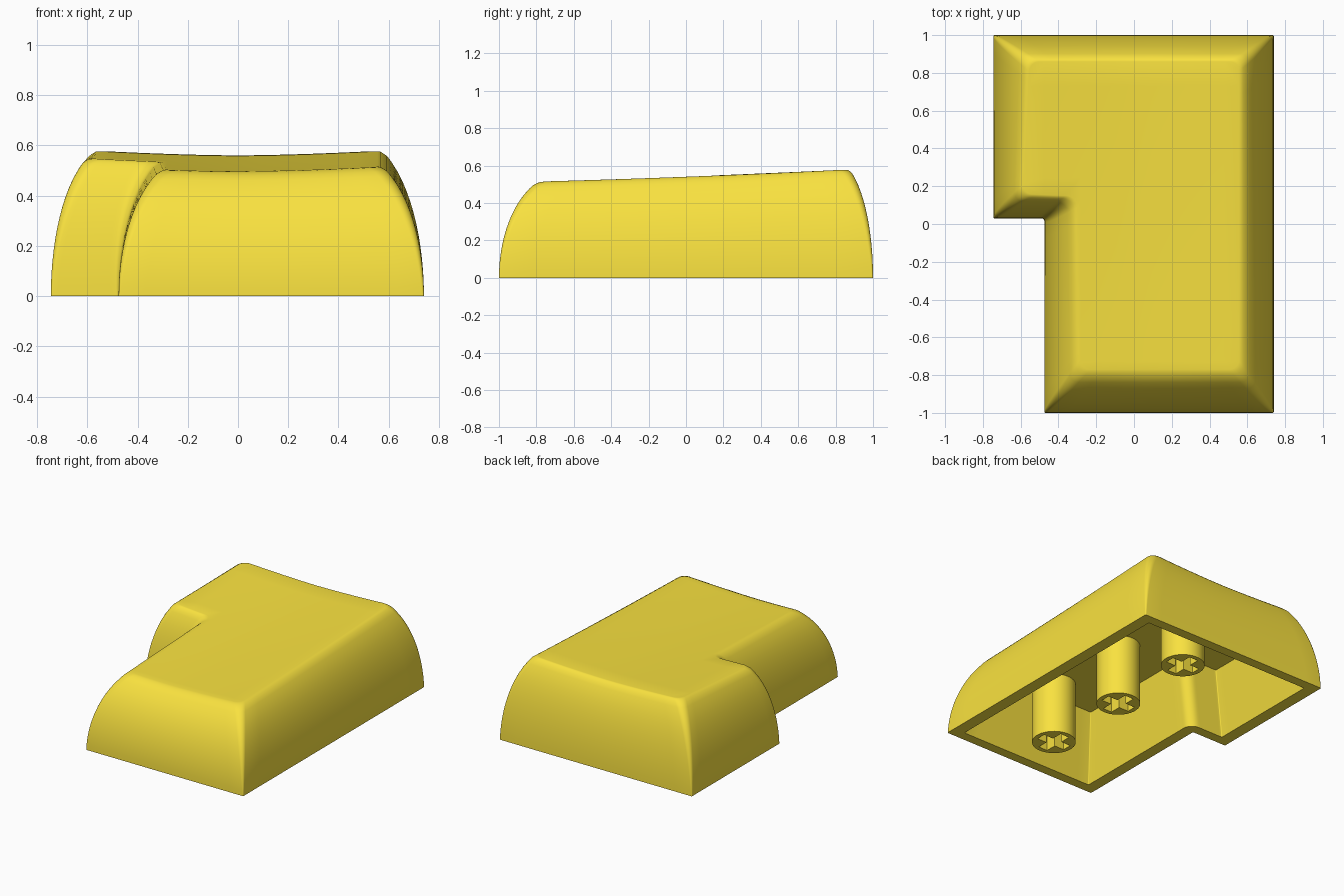
import bpy, bmesh, math
from mathutils import Vector

if "Cube" in bpy.data.objects:
    bpy.data.objects.remove(bpy.data.objects["Cube"])

mat = bpy.data.materials.new("yellow_plastic")
mat.diffuse_color = (0.95, 0.76, 0.05, 1)
mat.use_nodes = True
mat.node_tree.nodes["Principled BSDF"].inputs["Base Color"].default_value = mat.diffuse_color

# L-shaped outlines, counter-clockwise: base, top edge, cavity mouth, cavity ceiling
BASE = [(.74, -1), (.74, 1), (-.745, 1), (-.745, .03), (-.475, .03), (-.475, -1)]
TOP = [(.575, -.795), (.575, .875), (-.572, .875), (-.605, .145), (-.32, .135), (-.305, -.795)]
MOUTH = [(.655, -.93), (.655, .93), (-.66, .93), (-.66, .10), (-.395, .10), (-.395, -.93)]
CEIL = [(.54, -.77), (.54, .83), (-.55, .83), (-.55, .17), (-.28, .17), (-.28, -.77)]
NOTCH = 4


def mix(a, b, u):
    return [Vector(p).lerp(Vector(q), u) for p, q in zip(a, b)]


def outline(corners, radii, arc=6, straight=12):
    """Round each corner and sample the straight edges evenly."""
    n, fillets = len(corners), []
    for i in range(n):
        p = Vector(corners[i])
        a = (Vector(corners[i - 1]) - p).normalized() * radii[i]
        b = (Vector(corners[(i + 1) % n]) - p).normalized() * radii[i]
        pts = []
        for k in range(arc + 1):
            th = math.pi / 2 * k / arc
            pts.append(p + a * (1 - math.sin(th)) + b * (1 - math.cos(th)))
        fillets.append(pts)
    ring = []
    for i in range(n):
        ring += fillets[i]
        s, e = fillets[i][-1], fillets[(i + 1) % n][0]
        ring += [s.lerp(e, k / straight) for k in range(1, straight)]
    return ring


def top_z(x, y):
    """Dished, back-rising top surface."""
    v = max(0, min(1, (y + .8) / 1.67))
    edge = .515 + .045 * v + .02 * v * v
    return edge - .019 * (1 - min(1, abs(x) / .575) ** 1.6)


def radii(r, notch):
    return [notch if i == NOTCH else r for i in range(6)]


# Keycap shell: one continuous loft from cavity ceiling, round the rim, up to the top
bm = bmesh.new()
rings = []
for corners, z in ((CEIL, .43), (MOUTH, 0)):
    rings.append([(p.x, p.y, z) for p in outline(corners, radii(.006, .07))])
rim = outline(TOP, radii(.05, .06))
K = .92
levels = [i / 14 for i in range(14)] + [.965]
profile = [(t, (1 - math.sqrt(1 - (K * t) ** 2)) / (1 - math.sqrt(1 - K * K))) for t in levels]
profile += [(.985, .985), (.996, 1.05), (1, 1.12)]
for t, u in profile:
    pts = outline(mix(BASE, TOP, u), radii(.006 + .045 * t, .012 + .045 * t))
    rings.append([(p.x, p.y, t * top_z(q.x, q.y)) for p, q in zip(pts, rim)])
vr = [[bm.verts.new(p) for p in r] for r in rings]
n = len(rim)
for a, b in zip(vr, vr[1:]):
    for i in range(n):
        j = (i + 1) % n
        bm.faces.new((a[i], a[j], b[j], b[i]))
bm.faces.new(vr[0])
top = bm.faces.new(vr[-1])

# Cut the top into a grid so it can follow the dish
for v in vr[-1]:
    v.co.z = 1
faces = [top]
for axis, count in ((0, 12), (1, 14)):
    for k in range(1, count):
        span = .57 if axis == 0 else .85
        co, no = Vector(), Vector()
        co[axis], no[axis] = -span + 2 * span * k / count + .0013, 1
        edges = {e for f in faces for e in f.edges}
        verts = {v for f in faces for v in f.verts}
        bmesh.ops.bisect_plane(bm, geom=list(verts) + list(edges) + faces,
                               dist=1e-5, plane_co=co, plane_no=no)
        faces = [f for f in bm.faces if all(v.co.z > .9 for v in f.verts)]
for v in bm.verts:
    if v.co.z > .9:
        v.co.z = top_z(v.co.x, v.co.y)
bmesh.ops.recalc_face_normals(bm, faces=bm.faces)
mesh = bpy.data.meshes.new("keycap_shell")
bm.to_mesh(mesh)
bm.free()
shell = bpy.data.objects.new("keycap_shell", mesh)
bpy.context.collection.objects.link(shell)


def finish(ob):
    ob.data.materials.clear()
    ob.data.materials.append(mat)
    bpy.ops.object.select_all(action='DESELECT')
    ob.select_set(True)
    bpy.context.view_layer.objects.active = ob
    bpy.ops.object.shade_smooth_by_angle(angle=math.radians(35))


finish(shell)

# Mounting stems: three posts with cross-shaped sockets
for name, y in (("front_stem", -.65), ("middle_stem", 0), ("back_stem", .65)):
    bpy.ops.mesh.primitive_cylinder_add(vertices=48, radius=.142, depth=.45, location=(.133, y, .225))
    stem = bpy.context.object
    stem.name = name
    for sx, sy in ((.22, .066), (.07, .22)):
        bpy.ops.mesh.primitive_cube_add(size=1, location=(.133, y, .08))
        cutter = bpy.context.object
        cutter.scale = (sx, sy, .32)
        cutter.hide_render = True
        bpy.context.view_layer.objects.active = stem
        m = stem.modifiers.new("socket", 'BOOLEAN')
        m.operation, m.solver, m.object = 'DIFFERENCE', 'EXACT', cutter
        bpy.ops.object.modifier_apply(modifier=m.name)
        bpy.data.objects.remove(cutter)
    finish(stem)
